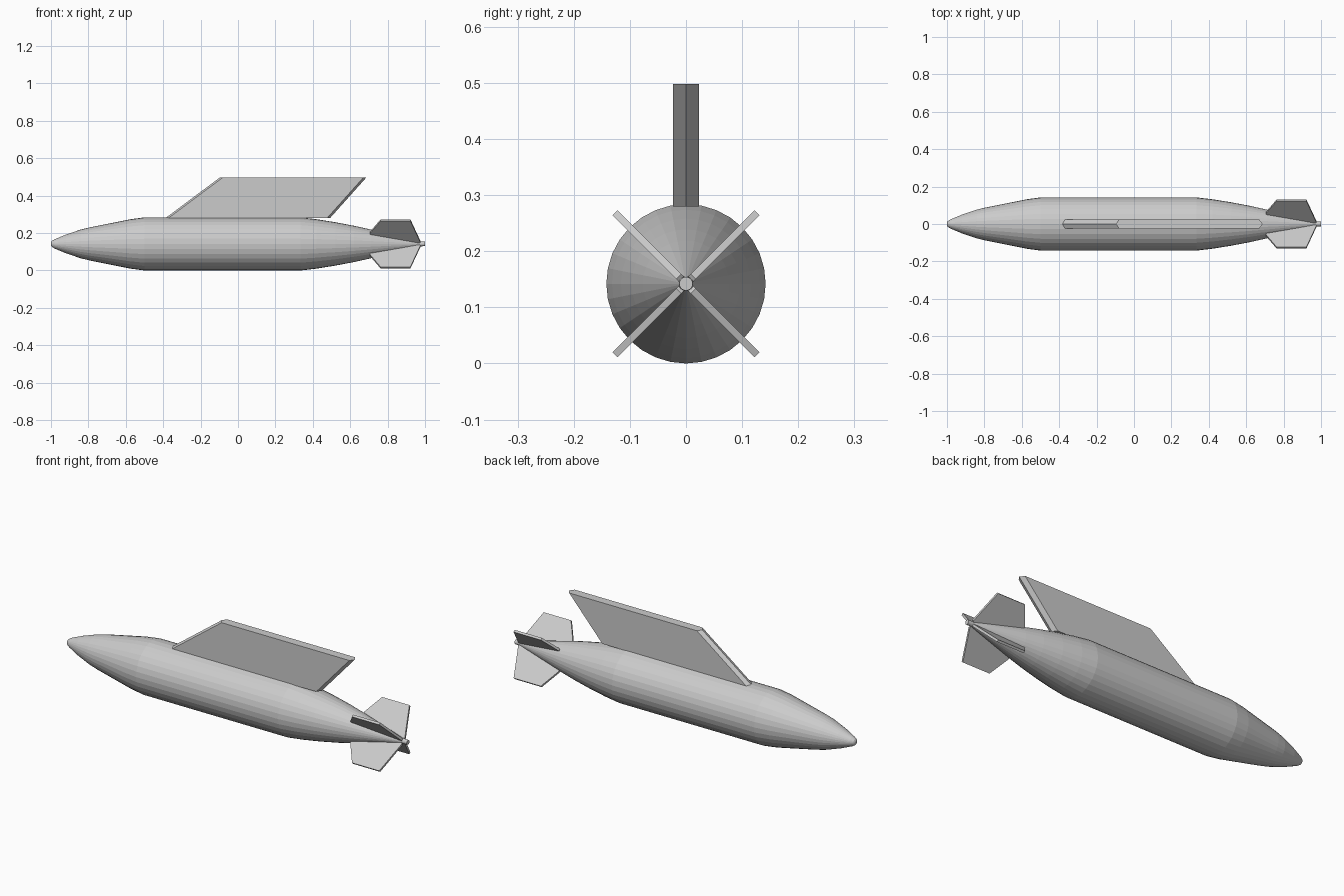
import bpy
from math import cos, sin, pi, radians
from mathutils import Matrix

if "Cube" in bpy.data.objects:
    bpy.data.objects.remove(bpy.data.objects["Cube"])

AXIS_Z = 0.142
SIDES = 32


def make_object(name, verts, faces):
    mesh = bpy.data.meshes.new(name)
    mesh.from_pydata(verts, [], faces)
    mesh.update()
    obj = bpy.data.objects.new(name, mesh)
    bpy.context.collection.objects.link(obj)
    return obj


def bridge(n, rings):
    """Side quads between stacked rings of n points, plus both end caps."""
    faces = [(k * n + i, k * n + (i + 1) % n, (k + 1) * n + (i + 1) % n, (k + 1) * n + i)
             for k in range(rings - 1) for i in range(n)]
    faces.append(tuple(reversed(range(n))))
    faces.append(tuple(range((rings - 1) * n, rings * n)))
    return faces


# Body: profile (x, radius) revolved around the long axis
profile = [(-1.0, 0.008), (-0.995, 0.016), (-0.98, 0.025), (-0.92, 0.05),
           (-0.84, 0.077), (-0.79, 0.089), (-0.68, 0.111), (-0.575, 0.132),
           (-0.5, 0.142), (0.335, 0.142), (0.42, 0.132), (0.52, 0.116),
           (0.62, 0.097), (0.71, 0.077), (0.84, 0.045), (0.97, 0.013), (1.0, 0.012)]
verts = [(x, r * cos(2 * pi * i / SIDES), AXIS_Z + r * sin(2 * pi * i / SIDES))
         for x, r in profile for i in range(SIDES)]
make_object("body", verts, bridge(SIDES, len(profile)))


# Pylon: swept plate with pointed leading and trailing edges
def pylon_section(x0, x1, z, half=0.023, bevel=0.016):
    return [(x0, 0, z), (x0 + bevel, -half, z), (x1 - bevel, -half, z),
            (x1, 0, z), (x1 - bevel, half, z), (x0 + bevel, half, z)]


make_object("pylon", pylon_section(-0.388, 0.492, 0.28) + pylon_section(-0.096, 0.687, 0.498),
            bridge(6, 2))

# Tail fins: one outline (x, radius) repeated in an X layout
outline = [(0.705, 0.074), (0.705, 0.085), (0.762, 0.179), (0.922, 0.179),
           (0.975, 0.018), (0.97, 0.01)]
for k in range(4):
    fin = make_object(f"tail_fin_{k + 1}",
                      [(x, y, r) for y in (0.006, -0.006) for x, r in outline],
                      bridge(len(outline), 2))
    fin.data.transform(Matrix.Translation((0, 0, AXIS_Z)) @
                       Matrix.Rotation(radians(45 + 90 * k), 4, 'X'))
